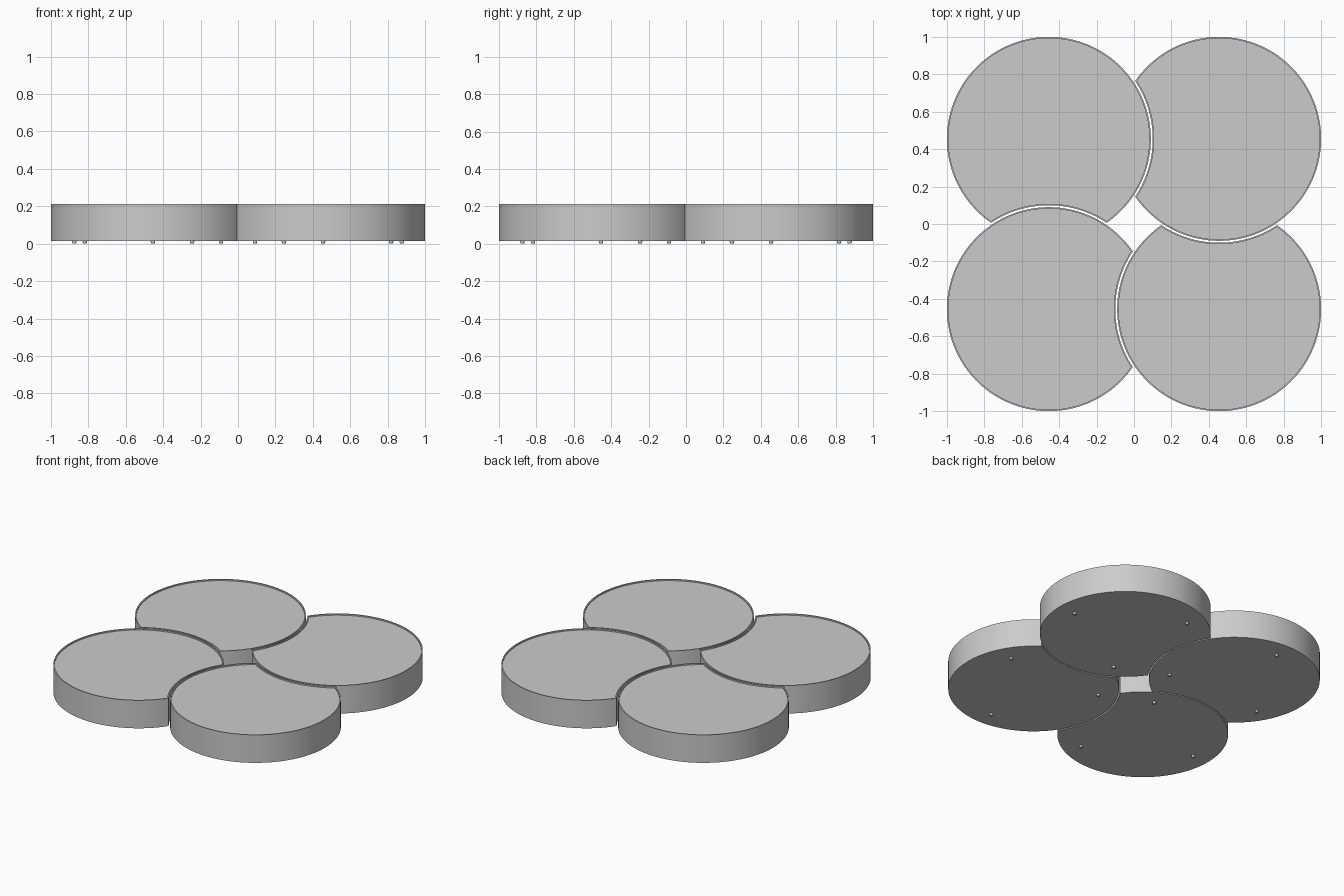
import bpy, bmesh
from math import acos, cos, sin, pi, sqrt
from mathutils import Matrix

if "Cube" in bpy.data.objects:
    bpy.data.objects.remove(bpy.data.objects["Cube"])

R, C = 0.545, 0.455          # disc radius, centre offset
D = 2 * C                    # distance to the neighbour
GAP = 0.01                   # slit between discs
Z0, Z1 = 0.015, 0.212        # underside and rim height
RIM, SINK = 0.008, 0.009     # thin lip around the sunken top


def outline(inset):
    """Circle with a round bite on its left side, shrunk by inset."""
    r, rb = R - inset, R + GAP + inset
    a = (r * r - rb * rb + D * D) / (2 * D)
    end, beta = pi - acos(a / r), acos((D - a) / rb)
    n, m = 112, 32
    pts = []
    for i in range(n + 1):
        t = -end + 2 * end * i / n
        pts.append((C + r * cos(t), C + r * sin(t)))
    for i in range(1, m):
        t = beta - 2 * beta * i / m
        pts.append((C - D + rb * cos(t), C + rb * sin(t)))
    return pts


def finish(bm, name, turn):
    bmesh.ops.recalc_face_normals(bm, faces=bm.faces)
    bm.transform(Matrix.Rotation(turn, 4, 'Z'))
    me = bpy.data.meshes.new(name)
    bm.to_mesh(me)
    bm.free()
    ob = bpy.data.objects.new(name, me)
    bpy.context.collection.objects.link(ob)
    bpy.ops.object.select_all(action='DESELECT')
    ob.select_set(True)
    bpy.context.view_layer.objects.active = ob
    bpy.ops.object.shade_smooth_by_angle(angle=0.6)
    return ob


def make_disc(name, turn):
    # Underside, wall, lip, and sunken top joined as rings
    bm = bmesh.new()
    rings = []
    for inset, z in ((0, Z0), (0, Z1), (RIM, Z1), (RIM, Z1 - SINK)):
        rings.append([bm.verts.new((x, y, z)) for x, y in outline(inset)])
    for lo, hi in zip(rings, rings[1:]):
        for i in range(len(lo)):
            j = (i + 1) % len(lo)
            bm.faces.new((lo[i], lo[j], hi[j], hi[i]))
    bm.faces.new(rings[0][::-1])
    bm.faces.new(rings[-1])
    finish(bm, name, turn)


def make_feet(name, turn):
    # Three small round feet, evenly spaced
    bm = bmesh.new()
    for k in range(3):
        t = k * 2 * pi / 3
        pos = (C + 0.42 * cos(t), C + 0.42 * sin(t), (Z0 + 0.002) / 2)
        bmesh.ops.create_cone(bm, cap_ends=True, segments=20, radius1=0.010,
                              radius2=0.012, depth=Z0 + 0.002,
                              matrix=Matrix.Translation(pos))
    finish(bm, name, turn)


for k, side in enumerate(("back_right", "back_left", "front_left", "front_right")):
    make_disc("disc_" + side, k * pi / 2)
    make_feet("feet_" + side, k * pi / 2)
